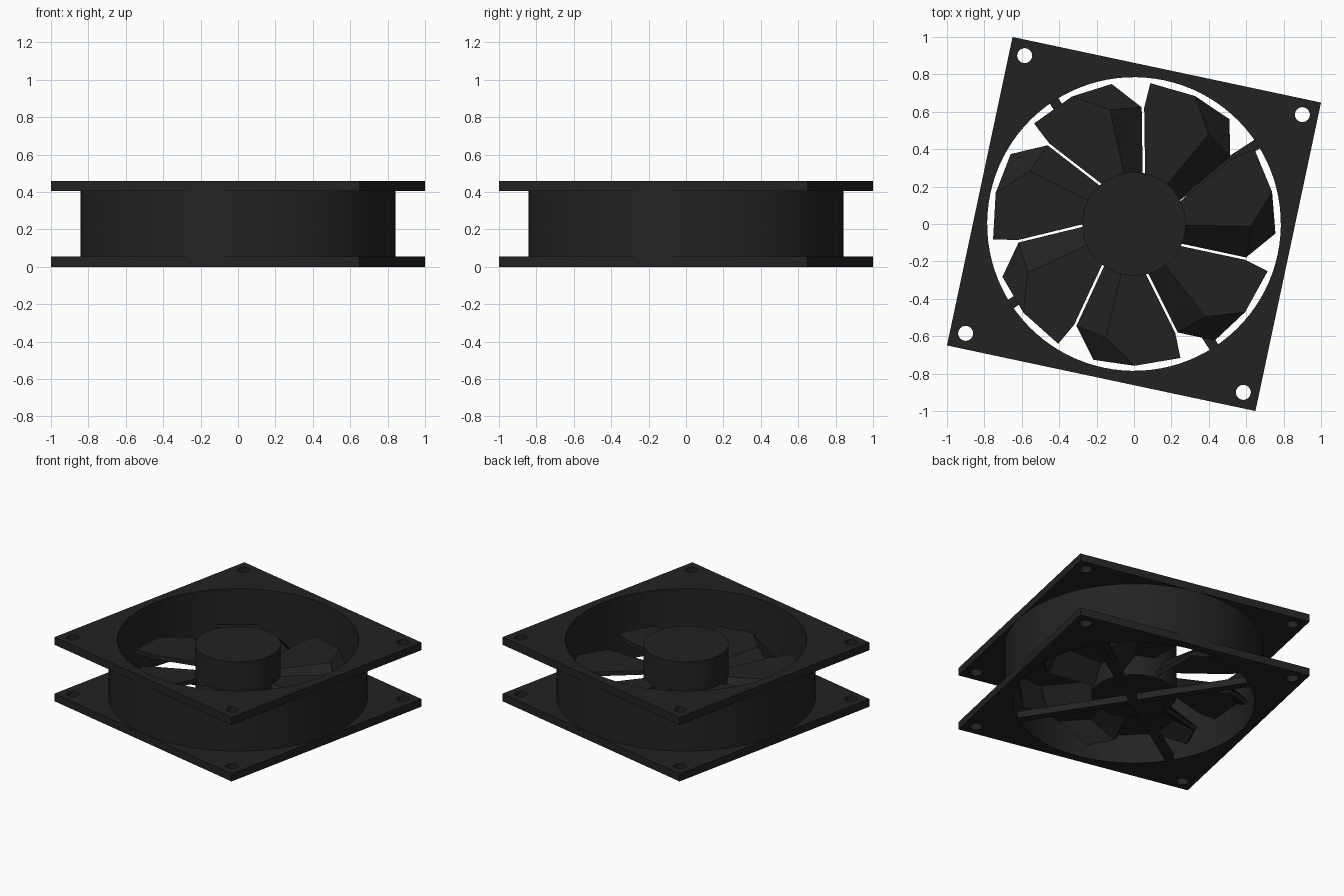
import bpy, bmesh
from math import sin, cos, pi, radians
from mathutils import Matrix

cube = bpy.data.objects.get("Cube")
if cube:
    bpy.data.objects.remove(cube)

TURN = radians(-12)      # the whole fan stands turned about z
HALF = 0.843             # half width of the square flange
BORE = 0.785             # radius of the air opening
HEIGHT = 0.46
FLANGE = 0.055

black = bpy.data.materials.new("black plastic")
black.use_nodes = True
colour = (0.0165, 0.0165, 0.0165, 1)
black.diffuse_color = colour
shader = black.node_tree.nodes["Principled BSDF"]
shader.inputs["Base Color"].default_value = colour
shader.inputs["Roughness"].default_value = 0.7


def add_object(name, mesh):
    mesh.materials.clear()
    mesh.materials.append(black)
    obj = bpy.data.objects.new(name, mesh)
    bpy.context.collection.objects.link(obj)
    return obj


def smooth(obj):
    bpy.ops.object.select_all(action="DESELECT")
    obj.select_set(True)
    bpy.context.view_layer.objects.active = obj
    bpy.ops.object.shade_smooth_by_angle(angle=radians(30))


def circle(radius, count, x=0, y=0):
    return [(x + radius * cos(2 * pi * i / count), y + radius * sin(2 * pi * i / count))
            for i in range(count)]


def slab(name, outlines, bottom, top):
    """Extrude flat outlines; inner outlines become holes."""
    curve = bpy.data.curves.new(name + " outline", "CURVE")
    curve.dimensions = "2D"
    curve.fill_mode = "BOTH"
    curve.extrude = (top - bottom) / 2
    for points in outlines:
        spline = curve.splines.new("POLY")
        spline.points.add(len(points) - 1)
        for point, (x, y) in zip(spline.points, points):
            point.co = (x, y, 0, 1)
        spline.use_cyclic_u = True
    helper = bpy.data.objects.new(name + " helper", curve)
    bpy.context.collection.objects.link(helper)
    graph = bpy.context.evaluated_depsgraph_get()
    mesh = bpy.data.meshes.new_from_object(helper.evaluated_get(graph))
    bpy.data.objects.remove(helper)
    # weld the caps to the walls and face everything outward
    bm = bmesh.new()
    bm.from_mesh(mesh)
    bmesh.ops.remove_doubles(bm, verts=bm.verts, dist=0.0001)
    bmesh.ops.recalc_face_normals(bm, faces=bm.faces)
    bmesh.ops.transform(bm, verts=bm.verts,
                        matrix=Matrix.Translation((0, 0, (top + bottom) / 2)) @ Matrix.Rotation(TURN, 4, "Z"))
    bm.to_mesh(mesh)
    bm.free()
    obj = add_object(name, mesh)
    smooth(obj)
    return obj


# Square flanges with the air opening and four screw holes
corners = [(1, 1), (-1, 1), (-1, -1), (1, -1)]
flange = [[(HALF * x, HALF * y) for x, y in corners], circle(BORE, 96)]
flange += [circle(0.04, 24, 0.759 * x, 0.759 * y) for x, y in corners]
slab("bottom_flange", flange, 0, FLANGE)
slab("top_flange", flange, HEIGHT - FLANGE, HEIGHT)

# Round duct between the flanges
slab("duct_wall", [circle(HALF - 0.001, 96), circle(BORE, 96)], FLANGE, HEIGHT - FLANGE)

# Hub and the crossed struts that carry it
slab("hub", [circle(0.277, 64)], 0.05, 0.43)
for i in range(2):
    a = radians(45 + 90 * i)
    strut = [(x * cos(a) - y * sin(a), x * sin(a) + y * cos(a))
             for x, y in ((-0.8, -0.027), (0.8, -0.027), (0.8, 0.027), (-0.8, 0.027))]
    slab(f"strut_{i + 1}", [strut], 0.002, 0.05)

# Folded blades: a level leading panel and a flap that drops behind the crease
STATIONS = [(0.265, (77, 50, 28.5)), (0.625, (85, 50.3, 34.8)), (0.758, (83.4, 64.5, 47.6))]
LEVELS = (0.22, 0.22, 0.09)
bm = bmesh.new()
grid = [[bm.verts.new((r * cos(radians(a)), r * sin(radians(a)), z))
         for a, z in zip(angles, LEVELS)] for r, angles in STATIONS]
for inner, outer in zip(grid, grid[1:]):
    for j in range(2):
        bm.faces.new((inner[j], inner[j + 1], outer[j + 1], outer[j]))
blade_mesh = bpy.data.meshes.new("blade")
bm.to_mesh(blade_mesh)
bm.free()
for k in range(7):
    blade = add_object(f"blade_{k + 1}", blade_mesh)
    blade.rotation_euler.z = 2 * pi * k / 7
    solid = blade.modifiers.new("thickness", "SOLIDIFY")
    solid.thickness = 0.03
    solid.offset = -1
